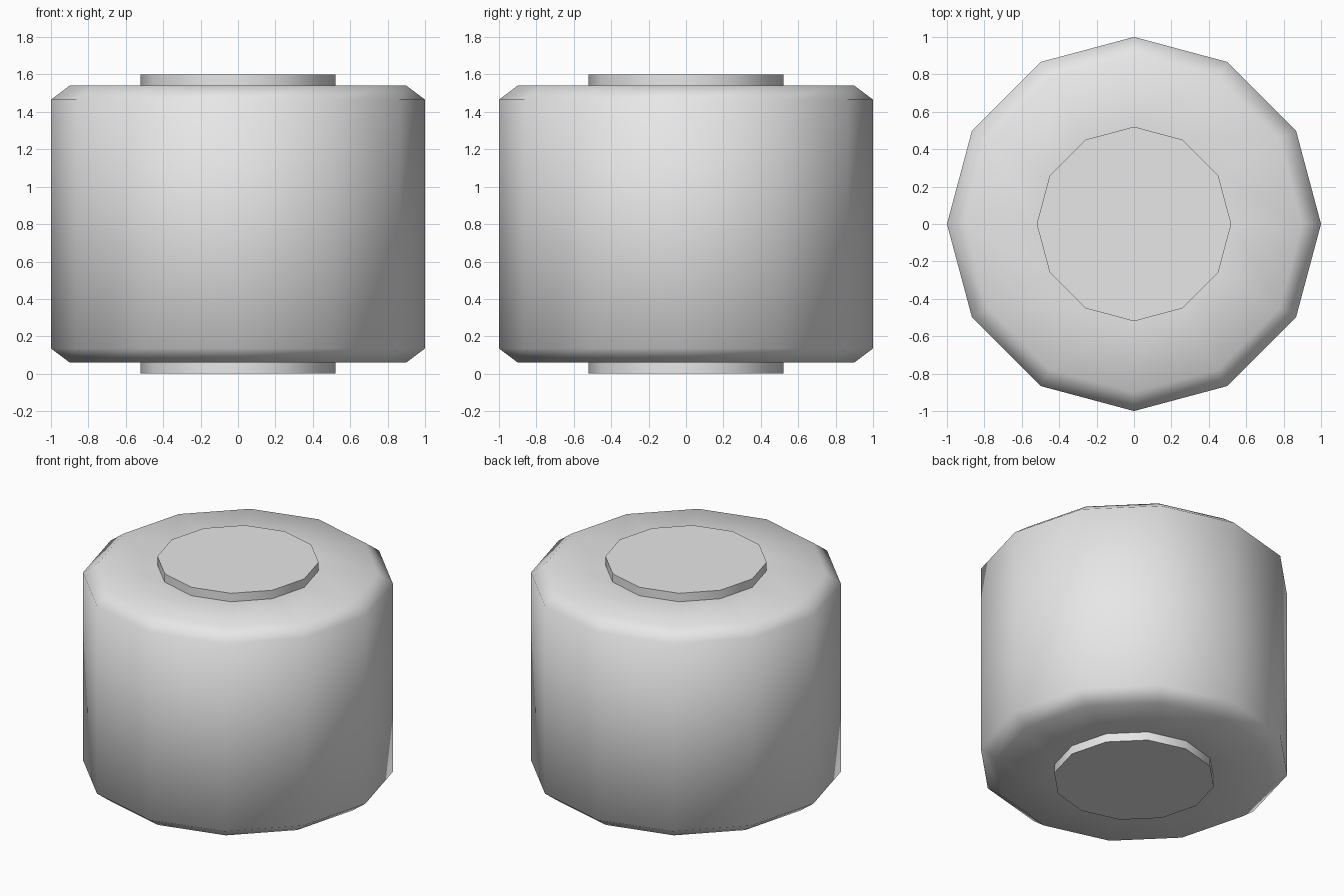
import bpy
import bmesh
import math

SIDES = 12

cube = bpy.data.objects.get("Cube")
if cube:
    bpy.data.objects.remove(cube, do_unlink=True)

# Plain grey finish
grey = bpy.data.materials.new("grey")
grey.use_nodes = True
grey.diffuse_color = (0.8, 0.8, 0.8, 1)
grey.node_tree.nodes["Principled BSDF"].inputs["Base Color"].default_value = (0.8, 0.8, 0.8, 1)


def lathe(name, profile):
    """Turn (radius, height) points into a closed twelve-sided solid."""
    bm = bmesh.new()
    rings = []
    for radius, z in profile:
        ring = []
        for i in range(SIDES):
            a = math.tau * i / SIDES
            ring.append(bm.verts.new((radius * math.cos(a), radius * math.sin(a), z)))
        rings.append(ring)
    for low, high in zip(rings, rings[1:]):
        for i in range(SIDES):
            j = (i + 1) % SIDES
            bm.faces.new((low[i], low[j], high[j], high[i]))
    bm.faces.new(reversed(rings[0]))
    bm.faces.new(rings[-1])
    bmesh.ops.recalc_face_normals(bm, faces=bm.faces)
    mesh = bpy.data.meshes.new(name)
    bm.to_mesh(mesh)
    bm.free()
    mesh.materials.append(grey)
    obj = bpy.data.objects.new(name, mesh)
    bpy.context.collection.objects.link(obj)
    return obj


# Chamfered drum with a raised hub on each end
half = [(0.52, 0.0), (0.52, 0.06), (0.9, 0.06), (1.0, 0.135)]
height = 1.6
profile = half + [(r, height - z) for r, z in reversed(half)]
roller = lathe("roller_drum", profile)

# Smooth drum and chamfers, crisp hub edges
bpy.ops.object.select_all(action="DESELECT")
roller.select_set(True)
bpy.context.view_layer.objects.active = roller
bpy.ops.object.shade_smooth_by_angle(angle=math.radians(62))
